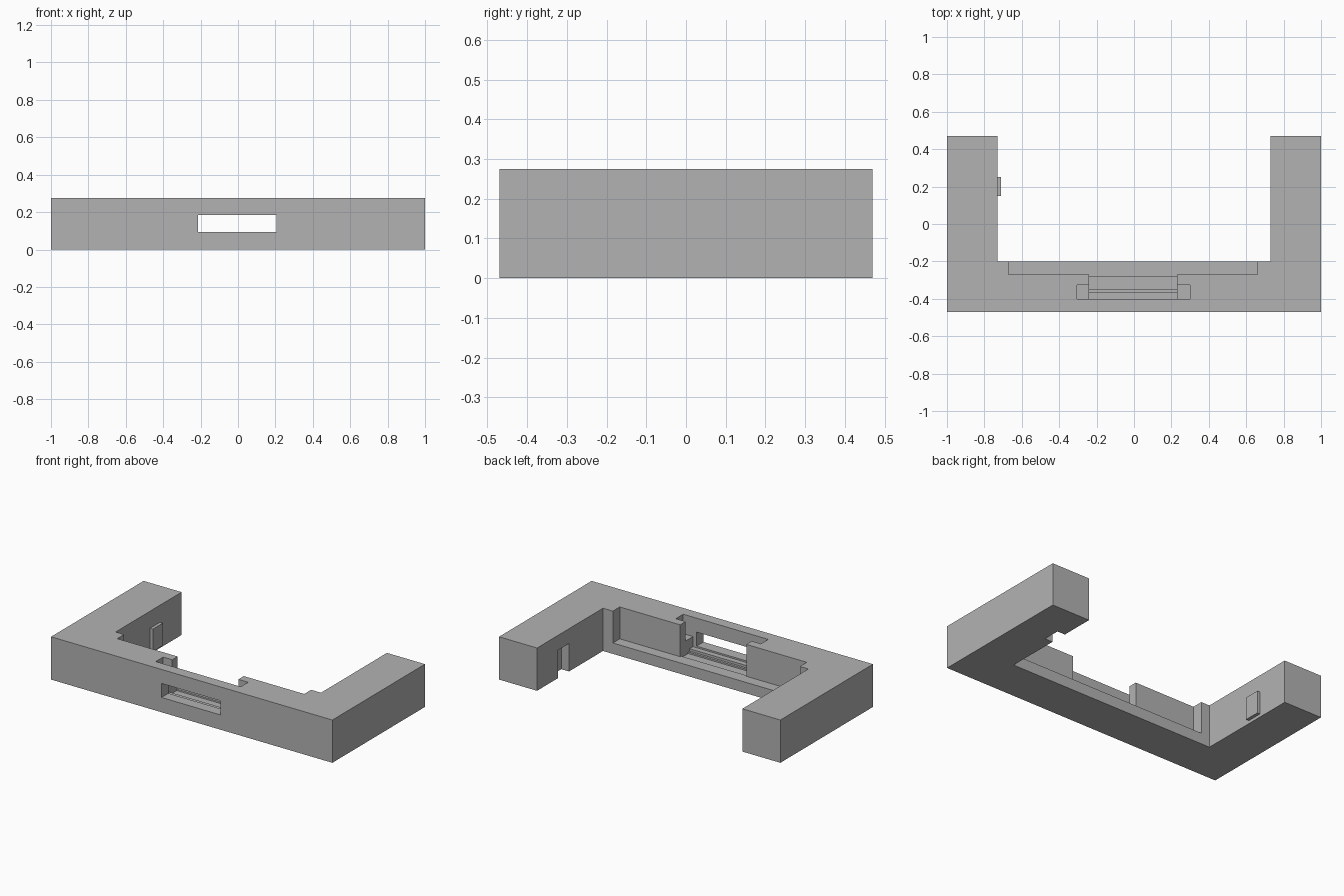
import bpy
import bmesh

cube = bpy.data.objects.get("Cube")
if cube:
    bpy.data.objects.remove(cube, do_unlink=True)

HEIGHT = 0.275
ABOVE = HEIGHT + 0.05

grey = bpy.data.materials.new("plain_grey")
grey.use_nodes = True
colour = (0.45, 0.45, 0.45, 1)
grey.diffuse_color = colour
grey.node_tree.nodes["Principled BSDF"].inputs["Base Color"].default_value = colour


def prism(name, outline, z0, z1):
    """Extrude a flat outline upward from z0 to z1."""
    bm = bmesh.new()
    face = bm.faces.new([bm.verts.new((x, y, z0)) for x, y in outline])
    top = bmesh.ops.extrude_face_region(bm, geom=[face])["geom"]
    for v in top:
        if isinstance(v, bmesh.types.BMVert):
            v.co.z = z1
    bmesh.ops.recalc_face_normals(bm, faces=bm.faces)
    mesh = bpy.data.meshes.new(name)
    bm.to_mesh(mesh)
    bm.free()
    mesh.materials.append(grey)
    obj = bpy.data.objects.new(name, mesh)
    bpy.context.collection.objects.link(obj)
    return obj


def box(name, x0, x1, y0, y1, z0, z1):
    return prism(name, [(x0, y0), (x1, y0), (x1, y1), (x0, y1)], z0, z1)


def combine(target, tool, operation):
    """Apply a boolean and discard the tool."""
    mod = target.modifiers.new("boolean", 'BOOLEAN')
    mod.operation = operation
    mod.solver = 'EXACT'
    mod.object = tool
    bpy.context.view_layer.objects.active = target
    bpy.ops.object.modifier_apply(modifier=mod.name)
    bpy.data.objects.remove(tool, do_unlink=True)


# U-shaped body
body = prism("u_frame", [(-1, -.47), (1, -.47), (1, .47), (.73, .47),
                         (.73, -.2), (-.73, -.2), (-.73, .47), (-1, .47)], 0, HEIGHT)

# Pockets: wide recess, stepped central channel, wings, window, arm notch
cuts = [
    ("recess", -.67, .66, -.27, -.15, .07, ABOVE),
    ("channel_lip", -.24, .23, -.28, -.26, .07, ABOVE),
    ("channel_floor", -.24, .23, -.35, -.28, .06, ABOVE),
    ("channel_step", -.24, .23, -.365, -.34, .07, ABOVE),
    ("channel_back", -.24, .23, -.40, -.36, .085, ABOVE),
    ("side_wings", -.305, .30, -.40, -.325, .15, ABOVE),
    ("window", -.215, .205, -.52, -.39, .095, .185),
    ("arm_notch", .70, .785, .145, .255, -.05, .18),
]
for cut in cuts:
    combine(body, box(*cut), 'DIFFERENCE')

# Small locating tab on the opposite arm
combine(body, box("locating_tab", -.75, -.71, .15, .25, .02, .165), 'UNION')
